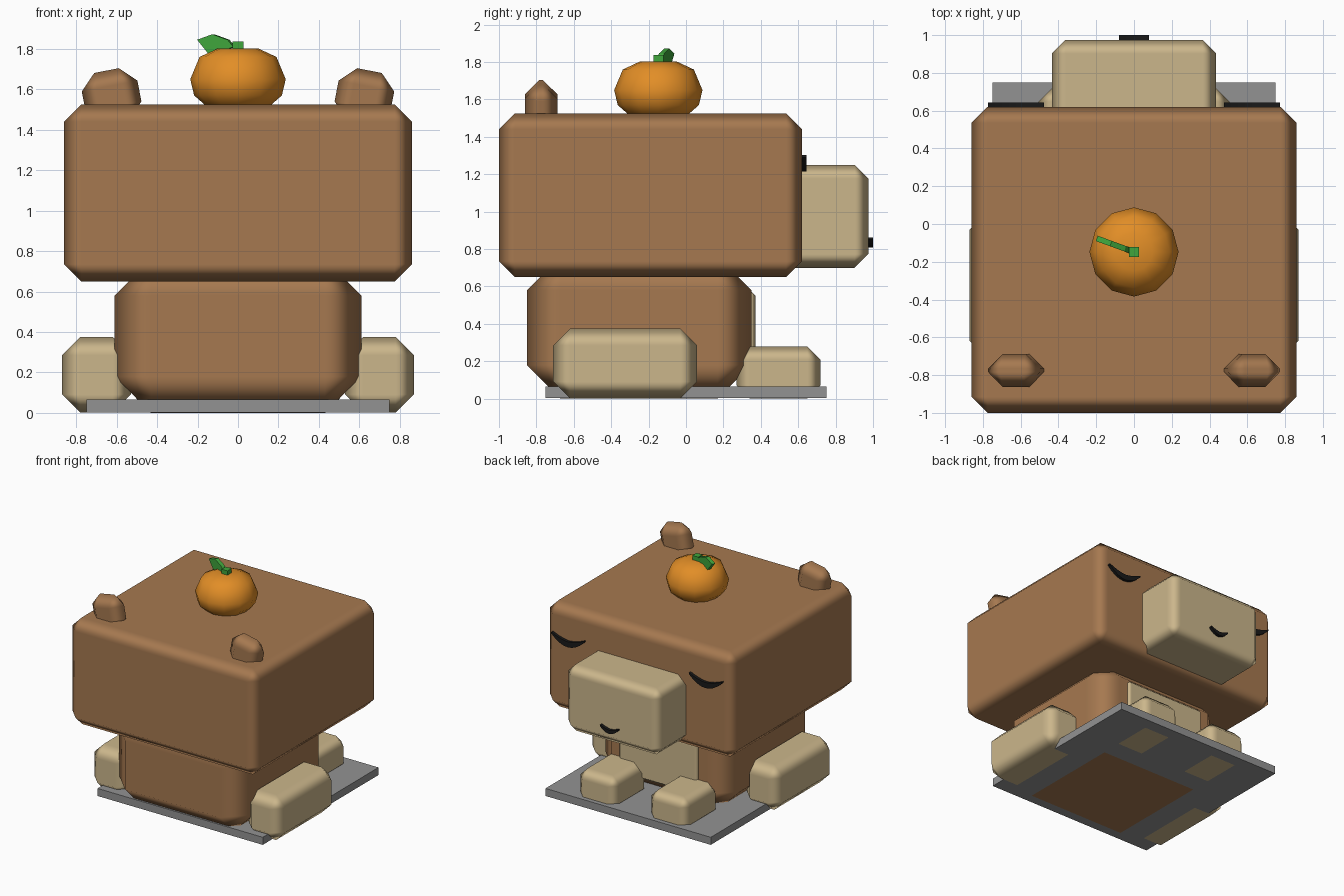
import bpy
import bmesh
from math import sin, cos, pi, radians
from mathutils import Matrix

cube = bpy.data.objects.get("Cube")
if cube:
    bpy.data.objects.remove(cube, do_unlink=True)


def material(name, r, g, b):
    m = bpy.data.materials.new(name)
    m.use_nodes = True
    m.diffuse_color = (r, g, b, 1)
    bsdf = m.node_tree.nodes["Principled BSDF"]
    bsdf.inputs["Base Color"].default_value = (r, g, b, 1)
    bsdf.inputs["Roughness"].default_value = 0.8
    return m


BROWN = material("brown fur", 0.38, 0.19, 0.08)
TAN = material("tan fur", 0.60, 0.47, 0.26)
ORANGE = material("orange peel", 0.76, 0.27, 0.02)
GREEN = material("leaf green", 0.05, 0.38, 0.045)
GREY = material("stone grey", 0.29, 0.29, 0.29)
BLACK = material("black", 0.01, 0.01, 0.01)


def finish(bm, name, mat, smooth=False):
    bmesh.ops.recalc_face_normals(bm, faces=bm.faces)
    mesh = bpy.data.meshes.new(name)
    bm.to_mesh(mesh)
    bm.free()
    mesh.materials.append(mat)
    for p in mesh.polygons:
        p.use_smooth = smooth
    ob = bpy.data.objects.new(name, mesh)
    bpy.context.collection.objects.link(ob)
    return ob


def box(name, mat, xs, ys, zs, bevel=0):
    """Box between the given limits, with softly shaded chamfers."""
    bm = bmesh.new()
    bmesh.ops.create_cube(bm, size=1)
    spans = (xs, ys, zs)
    size = [b - a for a, b in spans]
    bmesh.ops.scale(bm, vec=size, verts=bm.verts)
    ob = finish(bm, name, mat, bevel > 0)
    ob.location = [(a + b) / 2 for a, b in spans]
    if bevel:
        mod = ob.modifiers.new("Bevel", "BEVEL")
        mod.width = bevel
        mod.segments = 1
        mod.harden_normals = True
    return ob


def slab(name, mat, outline, depth):
    """Outline in x and z, extruded along +y."""
    bm = bmesh.new()
    face = bm.faces.new([bm.verts.new((x, 0, z)) for x, z in outline])
    ext = bmesh.ops.extrude_face_region(bm, geom=[face])
    verts = [v for v in ext["geom"] if isinstance(v, bmesh.types.BMVert)]
    bmesh.ops.translate(bm, vec=(0, depth, 0), verts=verts)
    return finish(bm, name, mat)


def crescent(name, half, drop, thick, depth, location):
    """Upturned curve, thickest in the middle."""
    n = 8
    steps = [i / n * 2 - 1 for i in range(n + 1)]
    lower = [(half * t, -drop * (1 - t * t)) for t in steps]
    upper = [(half * t, (thick - drop) * (1 - t * t) + 0.012 * abs(t))
             for t in reversed(steps)]
    ob = slab(name, BLACK, lower + upper, depth)
    ob.location = location
    return ob


# Base, body and head
box("base_plate", GREY, (-.75, .75), (-.75, .75), (.003, .065))
box("body", BROWN, (-.61, .61), (-.85, .35), (0, .76), .18)
box("belly_patch", TAN, (-.36, .36), (.25, .372), (.15, .575), .025)
box("head", BROWN, (-.86, .86), (-1, .62), (.65, 1.525), .085)
box("muzzle", TAN, (-.435, .435), (.5, .975), (.70, 1.25), .073)
crescent("mouth", .08, .042, .03, .028, (0, .972, .85))

# Paired legs, feet, ears and closed eyes
for s, side in ((1, "left"), (-1, "right")):
    def span(a, b):
        return tuple(sorted((s * a, s * b)))

    box(side + "_leg", TAN, span(.53, .87), (-.71, .06), (.001, .375), .09)
    box(side + "_foot", TAN, span(.14, .505), (.27, .72), (0, .28), .072)
    ear = box(side + "_ear", BROWN, span(.485, .765), (-.862, -.688), (1.435, 1.695), .078)
    ear.rotation_euler.y = s * radians(11)
    crescent(side + "_eye", .148, .075, .045, .03, (s * .625, .613, 1.29))

# Fruit: turned profile of radius and height
bm = bmesh.new()
sides = 12
rings = []
for r, z in ((.09, 1.49), (.16, 1.52), (.217, 1.57), (.236, 1.65), (.19, 1.76), (.1, 1.802)):
    rings.append([bm.verts.new((r * cos(2 * pi * i / sides), r * sin(2 * pi * i / sides), z))
                  for i in range(sides)])
for a, b in zip(rings, rings[1:]):
    for i in range(sides):
        j = (i + 1) % sides
        bm.faces.new((a[i], a[j], b[j], b[i]))
bm.faces.new(rings[0])
bm.faces.new(rings[-1])
fruit = finish(bm, "fruit", ORANGE, True)
fruit.location = (0, -.148, 0)

# Stem and leaf
box("stem", GREEN, (-.027, .027), (-.175, -.121), (1.79, 1.837))
leaf = slab("leaf", GREEN, [(-.21, 1.845), (-.13, 1.872), (-.05, 1.845),
                            (-.02, 1.81), (-.06, 1.795), (-.15, 1.775)], .03)
leaf.data.transform(Matrix.Translation((0, -.015, 0)))
leaf.location = (0, -.148, 0)
leaf.rotation_euler.z = radians(-20)
